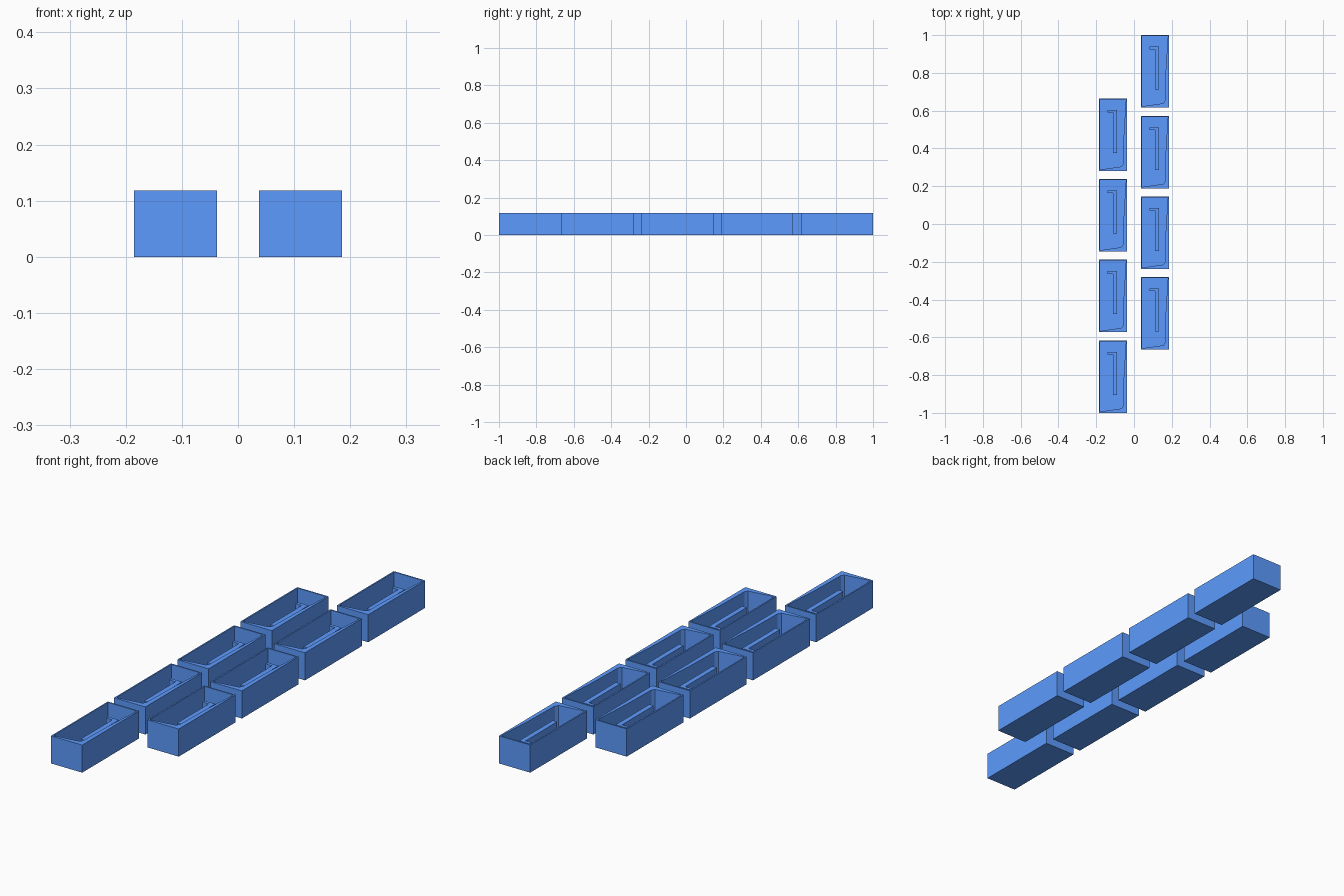
import bpy
import bmesh

if "Cube" in bpy.data.objects:
    bpy.data.objects.remove(bpy.data.objects["Cube"])

W, L, H = 0.148, 0.384, 0.118   # tray outer size
FLOOR = 0.02                    # inner floor height
RIB_TOP = 0.088
PITCH = 0.427

# plan outlines, measured from the tray's front left corner
OUTER = [(0, 0), (W, 0), (W, L), (0, L)]
CAVITY = [(0.006, 0.007), (0.118, 0.023), (0.127, 0.036),
          (0.131, 0.20), (0.138, 0.31), (0.142, 0.378), (0.006, 0.378)]
RIB = [(0.074, 0.096), (0.095, 0.096), (0.095, 0.323),
       (0.044, 0.323), (0.044, 0.309), (0.074, 0.309)]

blue = bpy.data.materials.new("blue")
blue.diffuse_color = (0.11, 0.33, 1.0, 1.0)
blue.use_nodes = True
blue.node_tree.nodes["Principled BSDF"].inputs["Base Color"].default_value = blue.diffuse_color


def ring(bm, outline, z):
    return [bm.verts.new((x, y, z)) for x, y in outline]


def walls(bm, low, high):
    n = len(low)
    for i in range(n):
        j = (i + 1) % n
        bm.faces.new((low[i], low[j], high[j], high[i]))


def to_mesh(bm, name):
    bmesh.ops.recalc_face_normals(bm, faces=bm.faces)
    mesh = bpy.data.meshes.new(name)
    bm.to_mesh(mesh)
    bm.free()
    mesh.materials.append(blue)
    return mesh


def tray_mesh():
    bm = bmesh.new()
    base, rim = ring(bm, OUTER, 0), ring(bm, OUTER, H)
    floor, lip = ring(bm, CAVITY, FLOOR), ring(bm, CAVITY, H)
    walls(bm, base, rim)
    walls(bm, floor, lip)
    bm.faces.new(base)
    bm.faces.new(floor)
    # rim between the outer edge and the tapered cavity
    edges = [bm.edges.get((r[i], r[(i + 1) % len(r)]))
             for r in (rim, lip) for i in range(len(r))]
    bmesh.ops.triangle_fill(bm, edges=edges, use_beauty=True, normal=(0, 0, 1))
    return to_mesh(bm, "tray")


def rib_mesh():
    bm = bmesh.new()
    low, high = ring(bm, RIB, FLOOR), ring(bm, RIB, RIB_TOP)
    walls(bm, low, high)
    bm.faces.new(low)
    bm.faces.new(high)
    return to_mesh(bm, "inner_rib")


tray, rib = tray_mesh(), rib_mesh()

# two staggered rows of four trays, each with a hooked rib inside
for side, x, y0 in (("left", -0.185, -1.0), ("right", 0.037, 1.0 - L - 3 * PITCH)):
    for i in range(4):
        for part, mesh in (("tray", tray), ("inner_rib", rib)):
            ob = bpy.data.objects.new(f"{side}_{part}_{i + 1}", mesh)
            ob.location = (x, y0 + i * PITCH, 0)
            bpy.context.collection.objects.link(ob)
